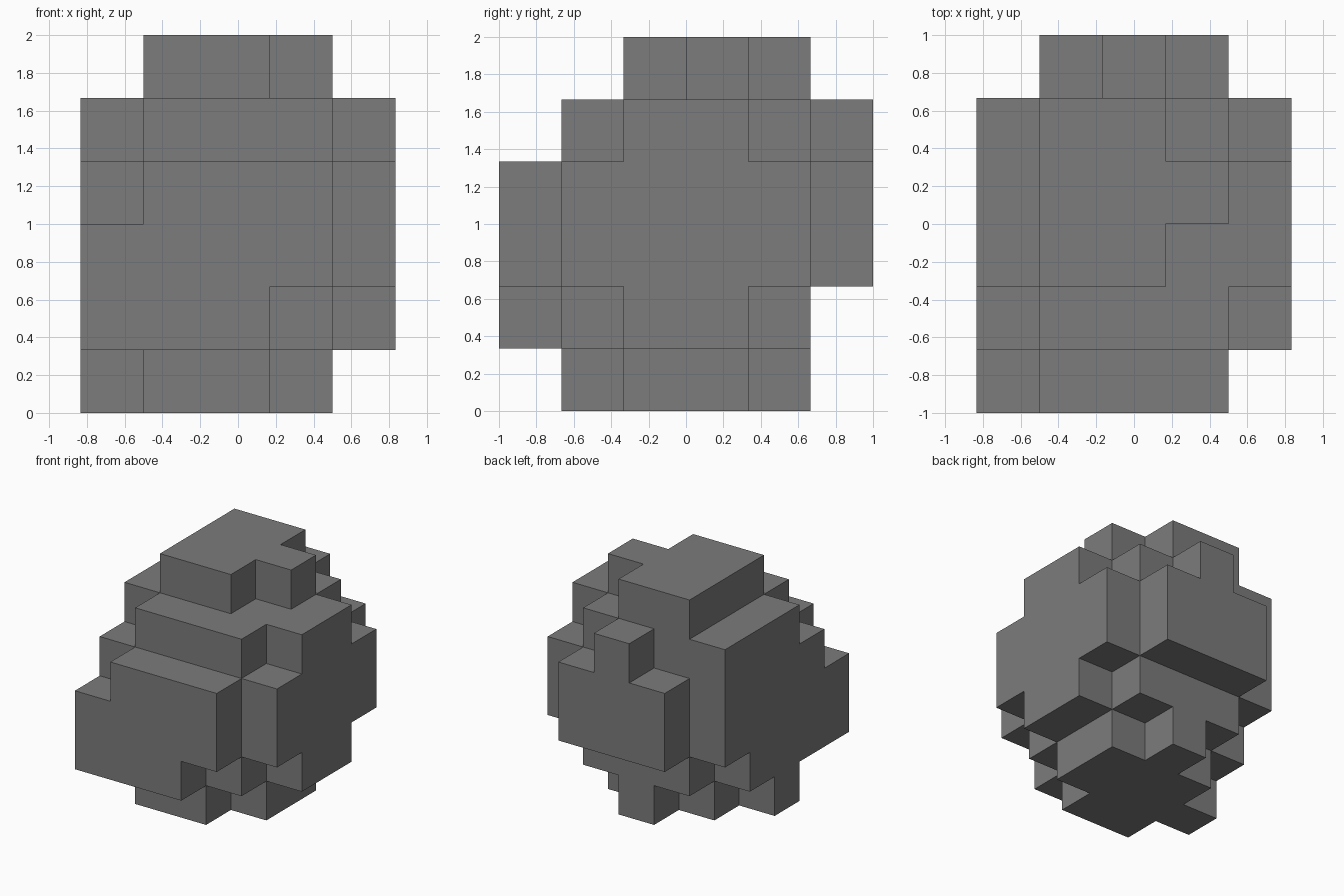
import bpy
import bmesh
import math
from itertools import product
from mathutils import Vector

cube = bpy.data.objects.get("Cube")
if cube:
    bpy.data.objects.remove(cube, do_unlink=True)

CELL = 1 / 3
ORIGIN = Vector((-2.5, -3, 0))  # grid corner, in cells


def block(x, y, z):
    """All cells in a box, each range given as (first, last)."""
    return set(product(*(range(a, b + 1) for a, b in (x, y, z))))


parts = [
    # Core
    block((1, 3), (1, 4), (1, 4)),
    # Front bulge
    block((0, 2), (0, 0), (1, 2)),
    block((1, 3), (0, 0), (2, 3)),
    # Back bulge with its stud
    block((1, 3), (5, 5), (2, 3)),
    block((2, 2), (5, 5), (4, 4)),
    # Left side (+x)
    block((4, 4), (1, 4), (2, 3)),
    block((4, 4), (2, 3), (1, 4)),
    # Right side (-x)
    block((0, 0), (1, 3), (1, 3)),
    block((0, 0), (2, 4), (2, 4)),
    block((0, 0), (2, 2), (0, 0)),
    # Cap
    block((1, 2), (2, 4), (5, 5)),
    block((3, 3), (3, 3), (5, 5)),
    # Foot
    block((1, 2), (1, 3), (0, 0)),
    block((2, 2), (4, 4), (0, 0)),
    block((3, 3), (2, 3), (0, 0)),
]
cells = set().union(*parts)

# Outer skin: one quad wherever a cell has no neighbour
bm = bmesh.new()
for cell in sorted(cells):
    centre = Vector(cell) + Vector((0.5, 0.5, 0.5)) + ORIGIN
    for axis, sign in product(range(3), (-1, 1)):
        normal = Vector((0, 0, 0))
        normal[axis] = sign
        if tuple(c + int(n) for c, n in zip(cell, normal)) in cells:
            continue
        u = Vector((0, 0, 0))
        u[(axis + 1) % 3] = 1
        v = normal.cross(u)
        corners = [centre + (normal + d) / 2 for d in (-u - v, u - v, u + v, v - u)]
        bm.faces.new([bm.verts.new(p * CELL) for p in corners])
bmesh.ops.remove_doubles(bm, verts=bm.verts, dist=0.001)

# Merge coplanar quads into clean flat faces
bmesh.ops.dissolve_limit(bm, angle_limit=math.radians(1),
                         verts=bm.verts, edges=bm.edges)

mesh = bpy.data.meshes.new("block_boulder")
bm.to_mesh(mesh)
bm.free()

grey = bpy.data.materials.new("stone_grey")
grey.use_nodes = True
colour = (0.2, 0.2, 0.2, 1)
grey.diffuse_color = colour
grey.node_tree.nodes["Principled BSDF"].inputs["Base Color"].default_value = colour
mesh.materials.append(grey)

boulder = bpy.data.objects.new("block_boulder", mesh)
bpy.context.collection.objects.link(boulder)
